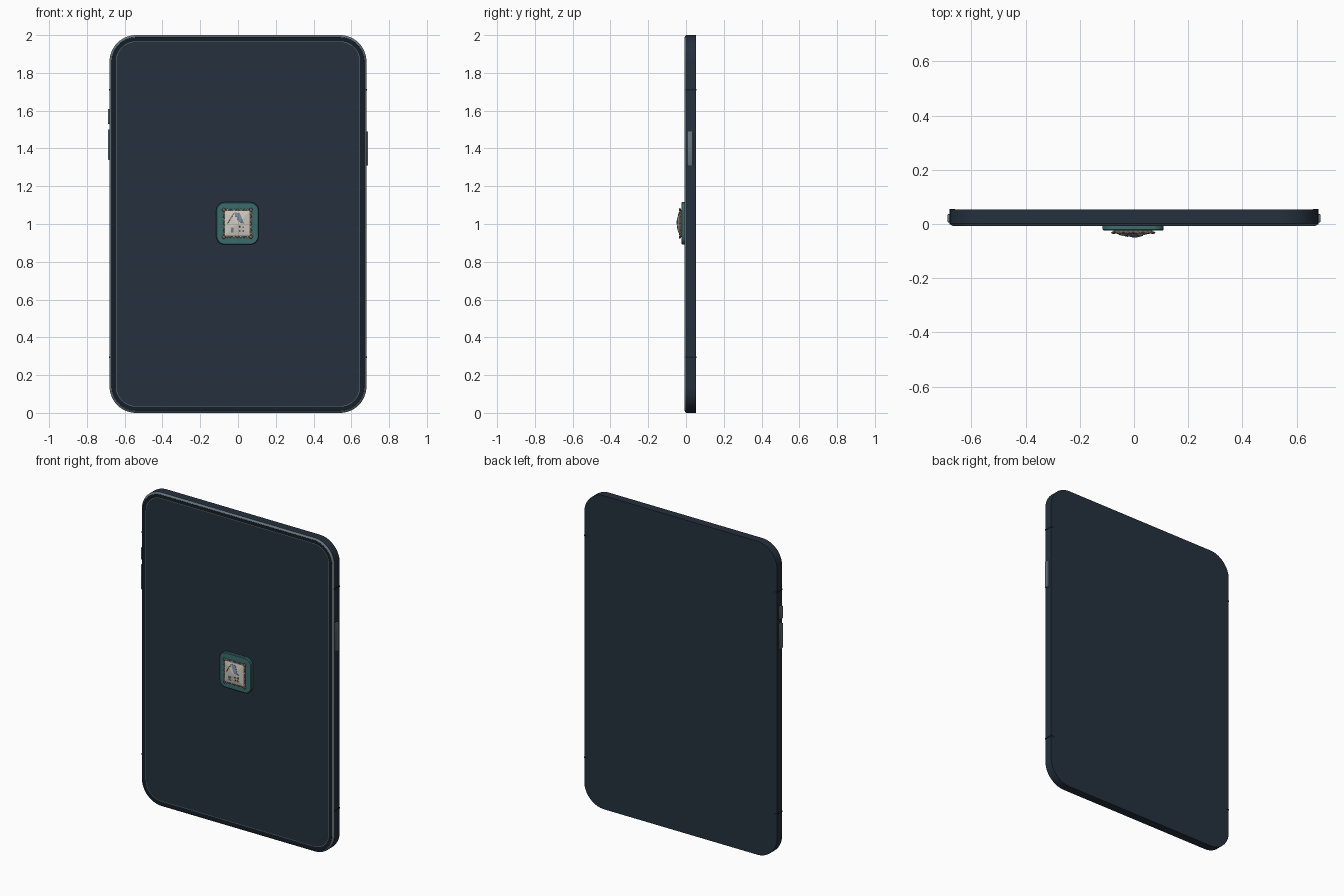
import bpy, bmesh, math
from mathutils import Vector

cube = bpy.data.objects.get("Cube")
if cube:
    bpy.data.objects.remove(cube, do_unlink=True)


def material(name, rgb):
    m = bpy.data.materials.new(name)
    m.use_nodes = True
    col = (*rgb, 1)
    m.diffuse_color = col
    m.node_tree.nodes["Principled BSDF"].inputs["Base Color"].default_value = col
    return m


navy = material("navy shell", (0.018, 0.030, 0.047))
black = material("dark bezel", (0.008, 0.013, 0.020))
steel = material("steel trim", (0.13, 0.18, 0.21))
teal = material("teal tile", (0.045, 0.15, 0.155))
cream = material("cream panel", (0.62, 0.58, 0.52))
brown = material("brown frame", (0.20, 0.14, 0.10))
slate = material("slate roof", (0.18, 0.24, 0.33))


def finish(name, bm, mats, smooth=False):
    bmesh.ops.recalc_face_normals(bm, faces=bm.faces)
    me = bpy.data.meshes.new(name)
    bm.to_mesh(me)
    bm.free()
    for m in mats:
        me.materials.append(m)
    ob = bpy.data.objects.new(name, me)
    bpy.context.collection.objects.link(ob)
    if smooth:
        bpy.ops.object.select_all(action="DESELECT")
        ob.select_set(True)
        bpy.context.view_layer.objects.active = ob
        bpy.ops.object.shade_smooth_by_angle(angle=math.radians(25))
    return ob


def outline(w, h, r, steps):
    """Rounded rectangle in x and z, centred on the origin."""
    pts = []
    for q, (sx, sz) in enumerate([(1, 1), (-1, 1), (-1, -1), (1, -1)]):
        for i in range(steps + 1):
            a = (q + i / steps) * math.pi / 2
            pts.append((sx * (w / 2 - r) + r * math.cos(a), sz * (h / 2 - r) + r * math.sin(a)))
    return pts


def slab(name, centre, size, r, rings, bands, mats, steps=10):
    """Loft of inset outlines; rings hold (inset, y), bands the material of each strip and the last cap."""
    bm = bmesh.new()
    loops = []
    for inset, y in rings:
        pts = outline(size[0] - 2 * inset, size[1] - 2 * inset, max(r - inset, 0.002), steps)
        loops.append([bm.verts.new((centre[0] + x, y, centre[1] + z)) for x, z in pts])
    n = len(loops[0])
    for a, b, band in zip(loops, loops[1:], bands):
        for i in range(n):
            j = (i + 1) % n
            bm.faces.new((a[i], a[j], b[j], b[i])).material_index = band
    bm.faces.new(loops[0]).material_index = bands[0]
    bm.faces.new(loops[-1]).material_index = bands[-1]
    return finish(name, bm, mats, True)


def box(name, lo, hi, mat, bevel=0.0):
    bm = bmesh.new()
    bmesh.ops.create_cube(bm, size=1)
    for v in bm.verts:
        v.co = Vector([(l + h) / 2 + c * (h - l) for l, h, c in zip(lo, hi, v.co)])
    if bevel:
        bmesh.ops.bevel(bm, geom=bm.edges[:], offset=bevel, segments=2, affect="EDGES", profile=0.5)
    return finish(name, bm, [mat], bool(bevel))


# Tablet shell with a bright front edge, dark bezel, trim line and screen
slab("tablet_body", (0, 1), (1.36, 2), 0.14,
     [(0, 0.054), (0, 0.002), (0.006, -0.004), (0.011, -0.007), (0.033, -0.006), (0.036, -0.006)],
     [0, 2, 2, 1, 2, 0], [navy, black, steel], 14)

# Edge buttons
for name, side, z0, z1 in [("power_button", 1, 1.31, 1.49),
                           ("volume_up_button", -1, 1.53, 1.61),
                           ("volume_down_button", -1, 1.34, 1.50)]:
    xs = sorted((side * 0.67, side * 0.689))
    box(name, (xs[0], 0.006, z0), (xs[1], 0.036, z1), steel, 0.003)

# Antenna bands across both long edges
for side, label in ((1, "left"), (-1, "right")):
    for z, level in ((1.71, "upper"), (0.295, "lower")):
        xs = sorted((side * 0.66, side * 0.682))
        box(f"{label}_{level}_antenna_band", (xs[0], -0.001, z - 0.004), (xs[1], 0.0545, z + 0.004), black)

# Teal tile in the middle of the screen
CX, CZ = -0.003, 1.003
slab("icon_tile", (CX, CZ), (0.225, 0.225), 0.045,
     [(0, -0.004), (0, -0.020), (0.004, -0.024)], [0, 0, 0], [teal], 8)

# Shallow pyramid picture with a brown frame
HALF = 0.072


def relief(x, z):
    return -0.033 - 0.017 * (1 - max(abs(x), abs(z)) / HALF)


slab("picture_panel", (CX, CZ), (2 * HALF, 2 * HALF), 0.006,
     [(0, -0.022), (0, -0.033), (0.007, relief(HALF - 0.007, 0)), (HALF - 0.003, relief(0.003, 0))],
     [0, 0, 1, 1], [brown, cream], 2)


def plate(name, pts, mat):
    """Thin polygon draped over the pyramid."""
    bm = bmesh.new()
    bm.faces.new([bm.verts.new((x, 0, z)) for x, z in pts])
    for normal in ((1, 0, 1), (1, 0, -1)):
        bmesh.ops.bisect_plane(bm, geom=bm.verts[:] + bm.edges[:] + bm.faces[:],
                               plane_co=(0, 0, 0), plane_no=normal)
    for v in bm.verts:
        v.co = (CX + v.co.x, relief(v.co.x, v.co.z) - 0.0015, CZ + v.co.z)
    ob = finish(name, bm, [mat])
    mod = ob.modifiers.new("thickness", "SOLIDIFY")
    mod.thickness = 0.002
    mod.offset = 0


# House drawing on the panel
plate("house_roof", [(-0.02, 0.058), (0.012, 0.055), (0.036, -0.002), (0.008, 0.008)], slate)
plate("roof_edge", [(-0.020, 0.058), (-0.055, 0.0), (-0.051, -0.002), (-0.019, 0.049)], brown)
plate("house_door", [(-0.035, -0.048), (-0.020, -0.048), (-0.020, -0.022), (-0.035, -0.022)], slate)
for i, (x, z) in enumerate([(0.008, -0.025), (0.026, -0.025), (0.008, -0.045), (0.026, -0.045)]):
    plate(f"house_window_{i + 1}", [(x, z), (x + 0.009, z), (x + 0.009, z + 0.010), (x, z + 0.010)], brown)

# Carved studs around the frame, flared at the corners
bm = bmesh.new()
for side in range(4):
    a = side * math.pi / 2
    for i in range(8):
        t = (i / 4 - 1) * HALF
        corner = i == 0
        x, z = t * math.cos(a) - HALF * math.sin(a), t * math.sin(a) + HALF * math.cos(a)
        size = 0.011 if corner else 0.006
        made = bmesh.ops.create_icosphere(bm, subdivisions=1, radius=size)
        for v in made["verts"]:
            v.co = Vector((CX + x, -0.032, CZ + z)) + Vector((v.co.x, v.co.y * 0.5, v.co.z))
        for f in {f for v in made["verts"] for f in v.link_faces}:
            f.material_index = 1 if i % 2 else 0
finish("frame_studs", bm, [brown, cream])
